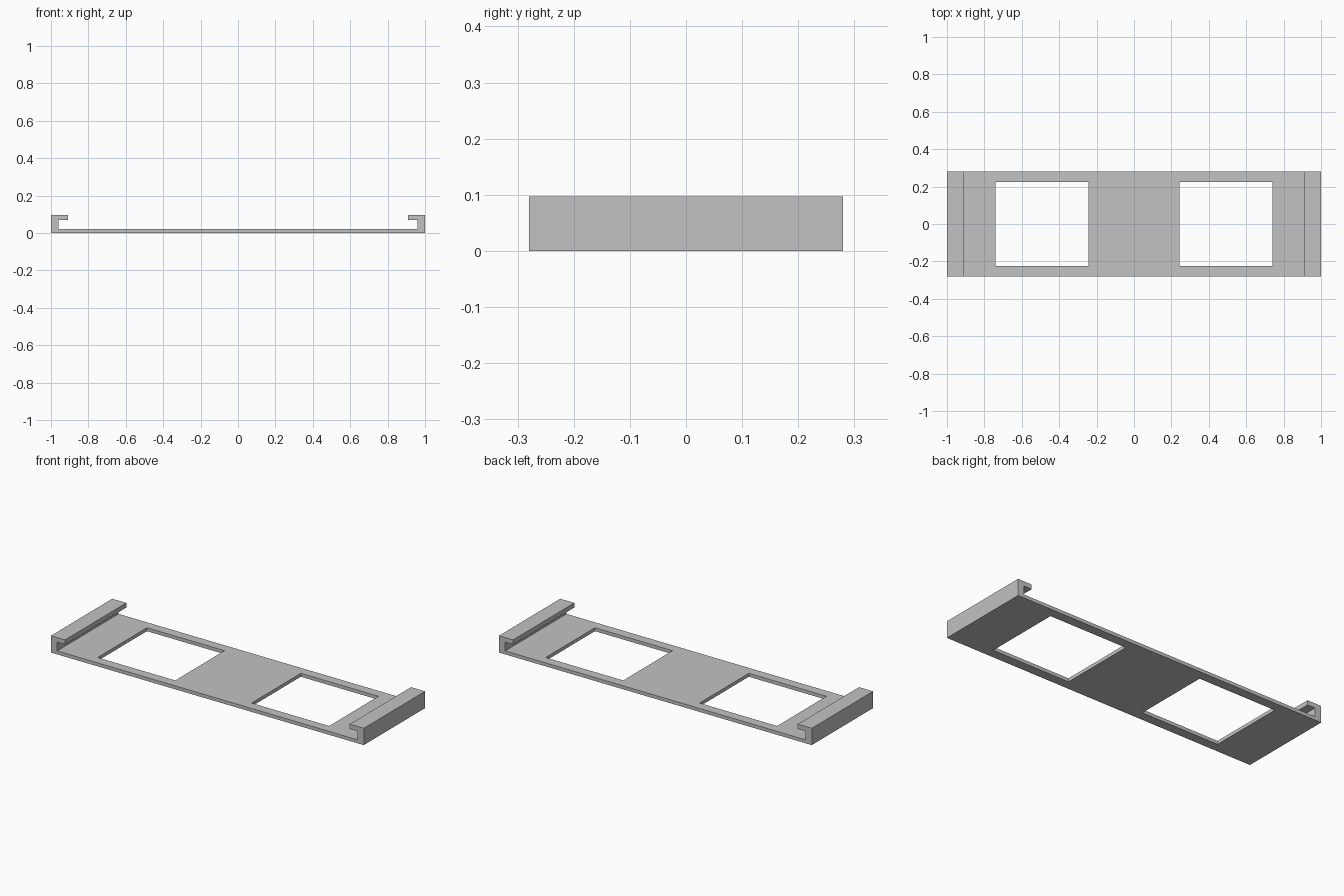
import bpy
import bmesh
from mathutils import Vector

if "Cube" in bpy.data.objects:
    bpy.data.objects.remove(bpy.data.objects["Cube"], do_unlink=True)

HALF_LENGTH, HALF_DEPTH, HEIGHT = 1.0, 0.28, 0.097
PLATE, WALL = 0.02, 0.04           # thicknesses
LIP_REACH, LIP_BOTTOM = 0.09, 0.07
WINDOW_X, WINDOW_SIZE = 0.492, (0.496, 0.45, 0.2)

grey = bpy.data.materials.new("light_grey")
grey.use_nodes = True
colour = (0.54, 0.54, 0.54, 1)
grey.diffuse_color = colour
grey.node_tree.nodes["Principled BSDF"].inputs["Base Color"].default_value = colour


def add_object(name, bm):
    bmesh.ops.recalc_face_normals(bm, faces=bm.faces)
    mesh = bpy.data.meshes.new(name)
    bm.to_mesh(mesh)
    bm.free()
    mesh.materials.append(grey)
    obj = bpy.data.objects.new(name, mesh)
    bpy.context.collection.objects.link(obj)
    return obj


# Tray: half the cross-section, mirrored, then extruded front to back
half = [
    (HALF_LENGTH, 0),
    (HALF_LENGTH, HEIGHT),
    (HALF_LENGTH - LIP_REACH, HEIGHT),
    (HALF_LENGTH - LIP_REACH, LIP_BOTTOM),
    (HALF_LENGTH - WALL, LIP_BOTTOM),
    (HALF_LENGTH - WALL, PLATE),
]
section = half + [(-x, z) for x, z in reversed(half)]
bm = bmesh.new()
face = bm.faces.new([bm.verts.new((x, -HALF_DEPTH, z)) for x, z in section])
sweep = bmesh.ops.extrude_face_region(bm, geom=[face], use_keep_orig=True)
moved = [v for v in sweep["geom"] if isinstance(v, bmesh.types.BMVert)]
bmesh.ops.translate(bm, verts=moved, vec=(0, 2 * HALF_DEPTH, 0))
tray = add_object("hooked_tray", bm)

# Two rectangular windows cut through the plate
cutters = []
for side in (-1, 1):
    bm = bmesh.new()
    bmesh.ops.create_cube(bm, size=1)
    bmesh.ops.scale(bm, vec=Vector(WINDOW_SIZE), verts=bm.verts)
    bmesh.ops.translate(bm, vec=(side * WINDOW_X, 0, 0), verts=bm.verts)
    cutter = add_object("window_cutter", bm)
    cutter.hide_render = True
    cutters.append(cutter)
    cut = tray.modifiers.new("window", 'BOOLEAN')
    cut.operation = 'DIFFERENCE'
    cut.solver = 'EXACT'
    cut.object = cutter

# Bake the cuts and drop the cutters
graph = bpy.context.evaluated_depsgraph_get()
baked = bpy.data.meshes.new_from_object(tray.evaluated_get(graph))
tray.modifiers.clear()
tray.data = baked
for cutter in cutters:
    bpy.data.objects.remove(cutter, do_unlink=True)
